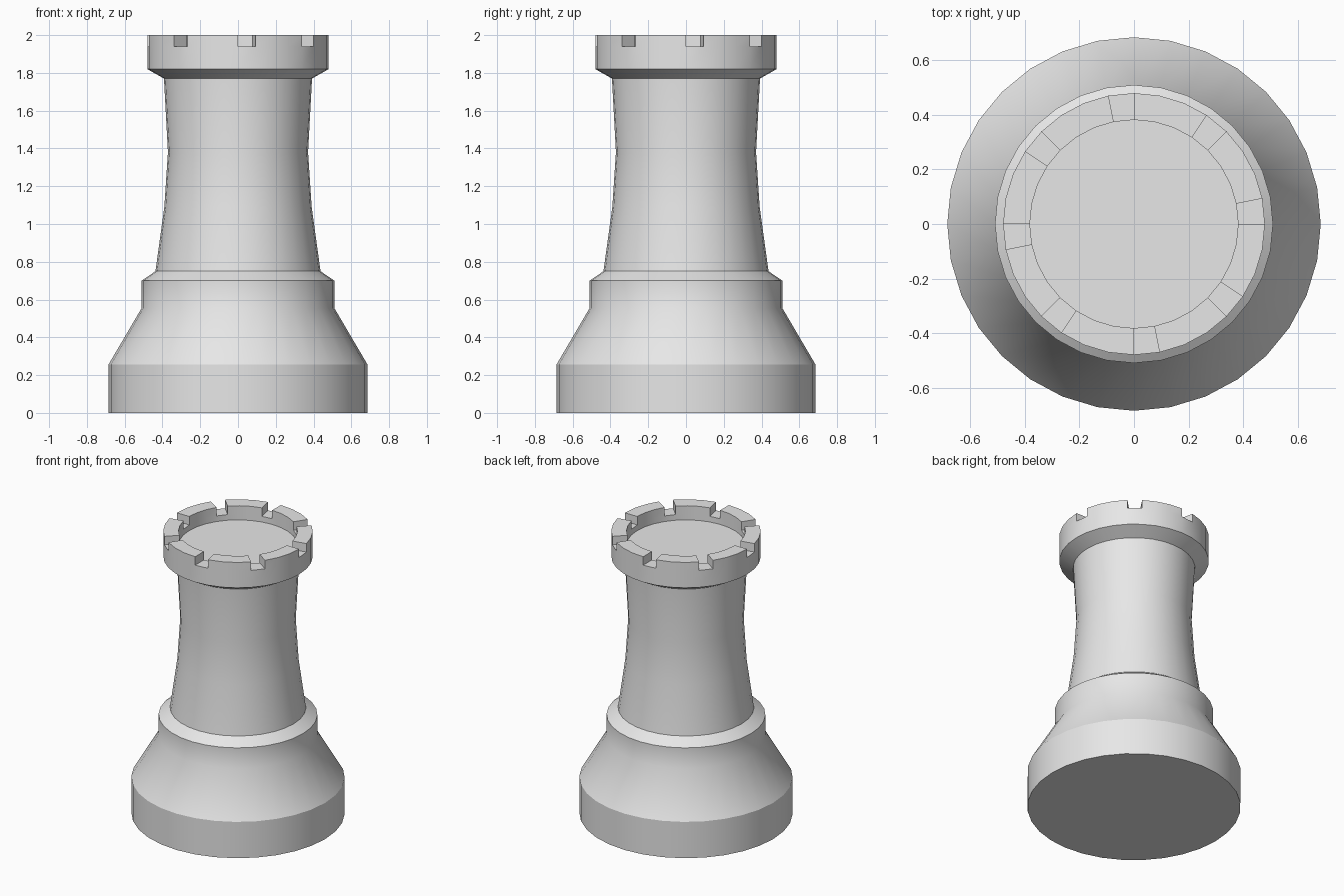
import bpy
import bmesh
from math import cos, sin, pi, radians
from mathutils import Vector

SIDES = 32

cube = bpy.data.objects.get("Cube")
if cube:
    bpy.data.objects.remove(cube, do_unlink=True)

GREY = (0.8, 0.8, 0.8, 1.0)
mat = bpy.data.materials.new("plain grey")
mat.use_nodes = True
mat.diffuse_color = GREY
mat.node_tree.nodes["Principled BSDF"].inputs["Base Color"].default_value = GREY


def lathe(profile, cap_start=False, cap_end=False):
    """Spin (radius, height) points around z; returns the mesh and its face bands."""
    bm = bmesh.new()
    rings = [[bm.verts.new((r * cos(2 * pi * i / SIDES), r * sin(2 * pi * i / SIDES), z))
              for i in range(SIDES)] for r, z in profile]
    bands = []
    for a, b in zip(rings, rings[1:]):
        bands.append([bm.faces.new((a[i], a[(i + 1) % SIDES], b[(i + 1) % SIDES], b[i]))
                      for i in range(SIDES)])
    if cap_start:
        bm.faces.new(rings[0][::-1])
    if cap_end:
        bm.faces.new(rings[-1])
    return bm, bands


def finish(name, bm):
    mesh = bpy.data.meshes.new(name)
    bm.to_mesh(mesh)
    bm.free()
    mesh.materials.append(mat)
    obj = bpy.data.objects.new(name, mesh)
    bpy.context.collection.objects.link(obj)
    bpy.ops.object.select_all(action="DESELECT")
    obj.select_set(True)
    bpy.context.view_layer.objects.active = obj
    bpy.ops.object.shade_smooth_by_angle(angle=radians(35))


# Plinth: straight drum the piece stands on
bm, _ = lathe([(0.685, 0), (0.685, 0.257)], cap_start=True)
finish("plinth", bm)

# Shoulder: sloping skirt, upright band and bevelled ledge
bm, _ = lathe([(0.685, 0.257), (0.51, 0.555), (0.51, 0.70), (0.437, 0.75)])
finish("shoulder", bm)

# Column: gently waisted shaft
bm, _ = lathe([(0.437, 0.75), (0.39, 1.09), (0.371, 1.38), (0.392, 1.77)])
finish("column", bm)

# Crown: flared collar, wall and sunken floor
bm, bands = lathe([(0.392, 1.77), (0.48, 1.82), (0.48, 1.94),
                   (0.382, 1.94), (0.382, 1.90)], cap_end=True)
# Battlements: raise the wall top, leaving every fourth segment as a notch
raised = [f for i, f in enumerate(bands[2]) if i % 4]
result = bmesh.ops.extrude_face_region(bm, geom=raised)
bmesh.ops.translate(bm, vec=Vector((0, 0, 0.06)),
                    verts=[g for g in result["geom"] if isinstance(g, bmesh.types.BMVert)])
leftover = [f for f in raised if f.is_valid]
if leftover:
    bmesh.ops.delete(bm, geom=leftover, context="FACES_ONLY")
bmesh.ops.recalc_face_normals(bm, faces=bm.faces)
# Keep the sunken floor facing up
floor = max(bm.faces, key=lambda f: len(f.verts))
floor.normal_update()
if floor.normal.z < 0:
    bmesh.ops.reverse_faces(bm, faces=bm.faces)
finish("crown", bm)
